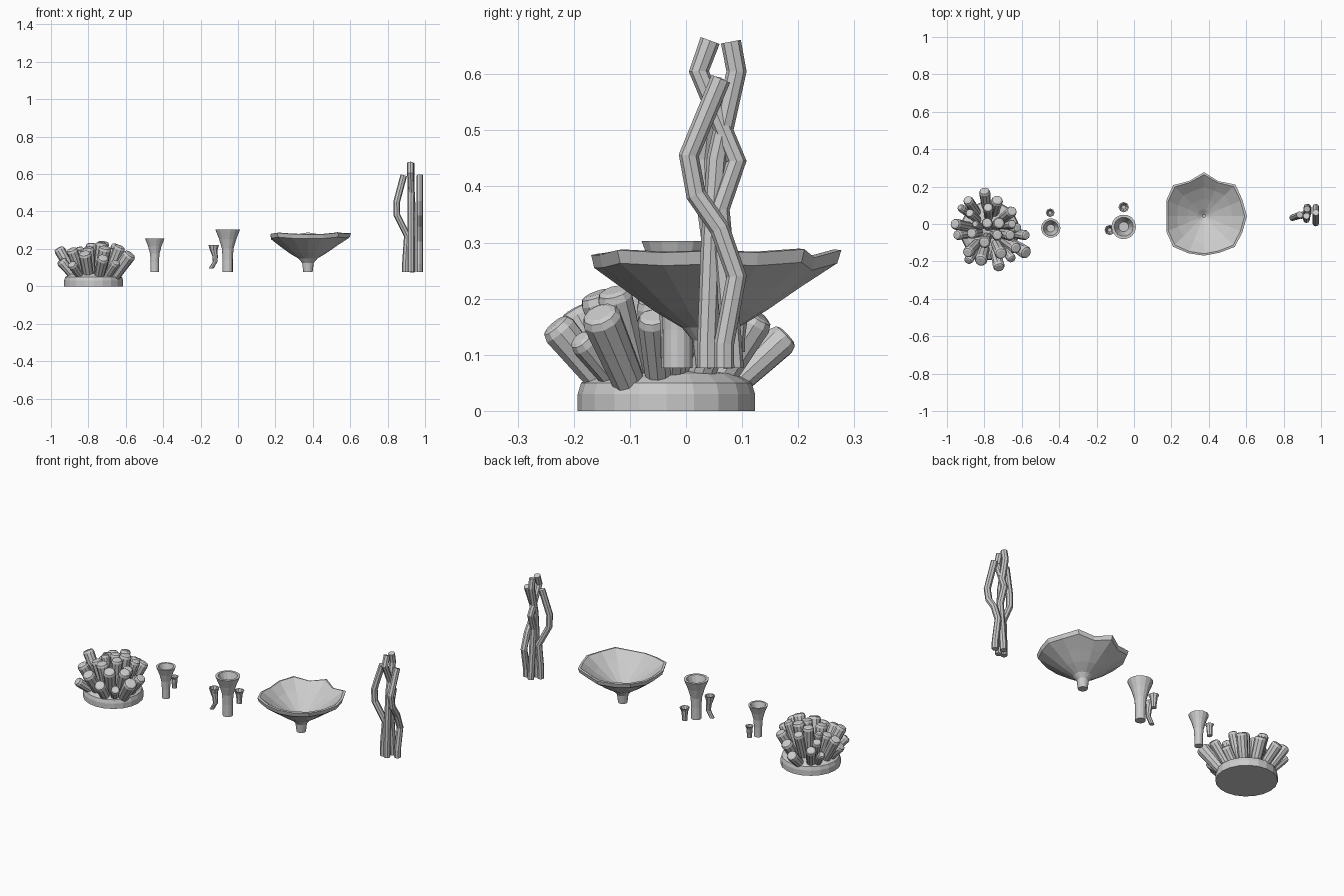
import bpy, bmesh, math
from mathutils import Vector


def ring(c, d, radii, n):
    """n points around c, square to direction d; radii is a number or a list."""
    q = Vector((0, 0, 1)).rotation_difference(Vector(d).normalized())
    out = []
    for i in range(n):
        a = 2 * math.pi * i / n
        r = radii[i] if isinstance(radii, list) else radii
        out.append(Vector(c) + q @ Vector((r * math.cos(a), r * math.sin(a), 0)))
    return out


def loft(bm, rings):
    """Skin a row of rings and cap both ends."""
    rows = [[bm.verts.new(p) for p in r] for r in rings]
    n = len(rows[0])
    for a, b in zip(rows, rows[1:]):
        for i in range(n):
            j = (i + 1) % n
            bm.faces.new((a[i], a[j], b[j], b[i]))
    bm.faces.new(rows[0][::-1])
    bm.faces.new(rows[-1])


def sweep(bm, pts, radii, n=8):
    pts = [Vector(p) for p in pts]
    rings = []
    for i, p in enumerate(pts):
        d = (pts[min(i + 1, len(pts) - 1)] - p).normalized() + (p - pts[max(i - 1, 0)]).normalized()
        rings.append(ring(p, d, radii[i], n))
    loft(bm, rings)


def finish(name, bm):
    me = bpy.data.meshes.new(name)
    bm.to_mesh(me)
    bm.free()
    ob = bpy.data.objects.new(name, me)
    bpy.context.collection.objects.link(ob)
    return ob


UP = (0, 0, 1)

# Finger coral: low domed base
bx, by = -0.772, -0.035
bm = bmesh.new()
loft(bm, [ring((bx, by, z), UP, r, 20) for r, z in
          [(.158, 0), (.158, .03), (.152, .05), (.125, .066), (.06, .075)]])
finish("finger_coral_base", bm)

# Finger coral: blunt fingers given by tip position and radius
tips = [(-.80, .18, .135, .03), (-.73, .13, .17, .032), (-.89, .13, .17, .028),
        (-.65, .07, .19, .03), (-.96, 0, .205, .03), (-.88, .06, .19, .025),
        (-.785, .005, .23, .03), (-.72, .005, .24, .032), (-.65, 0, .225, .025),
        (-.575, -.06, .17, .028), (-.575, -.155, .175, .036), (-.63, -.13, .215, .032),
        (-.72, -.235, .155, .032), (-.71, -.16, .21, .034), (-.89, -.155, .20, .03),
        (-.82, -.20, .18, .034), (-.89, -.20, .12, .025), (-.95, -.06, .14, .028),
        (-.87, -.05, .19, .03), (-.80, -.10, .21, .032), (-.66, -.06, .20, .03),
        (-.85, 0, .21, .022), (-.93, .09, .14, .022), (-.62, -.02, .14, .028),
        (-.78, .09, .22, .028), (-.65, -.19, .13, .025), (-.73, -.06, .235, .03)]
bm = bmesh.new()
for x, y, z, r in tips:
    tip = Vector((x, y, z))
    root = Vector((bx + (x - bx) * .5, by + (y - by) * .5, .035))
    d = (tip - root).normalized()
    sweep(bm, [root, tip - d * .016, tip - d * .004, tip],
          [r * .8, r, r * .85, r * .6], 10)
finish("finger_coral_fingers", bm)


def tube_sponge(name, x, y, z0, z1, r0, r1, n=12, bend=0.0):
    """Flared hollow tube; bend shifts the foot sideways."""
    h = z1 - z0
    prof = [(r0, 0, bend), (r0, .3, -bend * .6), (r0 * 1.15, .55, -bend * .5),
            (r1 * .7, .78, 0), (r1 * .92, .94, 0), (r1, 1, 0),
            (r1 * .78, 1, 0), (r1 * .6, .85, 0), (r1 * .4, .7, 0)]
    b = bmesh.new()
    loft(b, [ring((x + s, y, z0 + t * h), UP, r, n) for r, t, s in prof])
    finish(name, b)


# Tube sponges
tube_sponge("left_tube_large", -.445, -.022, .076, .255, .022, .052, 14)
tube_sponge("left_tube_small", -.448, .06, .10, .165, .014, .023, 8)
tube_sponge("middle_tube_large", -.055, -.015, .076, .303, .027, .066, 14)
tube_sponge("middle_tube_small_side", -.13, -.032, .095, .22, .013, .028, 8, -.014)
tube_sponge("middle_tube_small_back", -.055, .09, .105, .178, .015, .028, 8)

# Bowl sponge: irregular rim faded in from a round stem
rim = [.232, .225, .24, .203, .236, .205, .235, .22, .203, .22, .235, .218, .214, .215, .236, .225]
prof = [(.025, .076), (.031, .125), (.05, .148), (.10, .178), (.155, .217), (.212, .257),
        (.218, .28), (.207, .282), (.15, .236), (.09, .197), (.035, .165), (.008, .145)]
bm = bmesh.new()
rings = []
for r, z in prof:
    w = (r / .218) ** 2
    pts = ring((.374, .043, z), UP, [r * (1 + (q / .22 - 1) * w) for q in rim], 16)
    for p, q in zip(pts, rim):
        p.z += (q - .22) * .4 * w
    rings.append(pts)
loft(bm, rings)
finish("bowl_sponge", bm)

# Branch coral: crooked stalks
stalks = {
    "right": [(.972, .068, .076), (.972, .068, .12), (.972, .09, .24), (.972, .06, .325),
              (.972, .018, .385), (.972, .005, .455), (.972, .062, .592)],
    "centre": [(.925, .038, .076), (.925, .038, .12), (.925, .045, .31), (.925, .055, .45),
               (.925, .09, .605), (.925, .08, .658)],
    "back": [(.932, .085, .076), (.932, .08, .14), (.932, .06, .36), (.93, .09, .445),
             (.922, .023, .605), (.922, .043, .66)],
    "left": [(.896, .045, .076), (.896, .045, .13), (.905, .05, .27), (.85, .035, .38),
             (.848, .033, .45), (.886, .05, .592)],
}
for side, path in stalks.items():
    bm = bmesh.new()
    sweep(bm, path, [.018] * len(path), 8)
    finish("branch_coral_" + side, bm)
